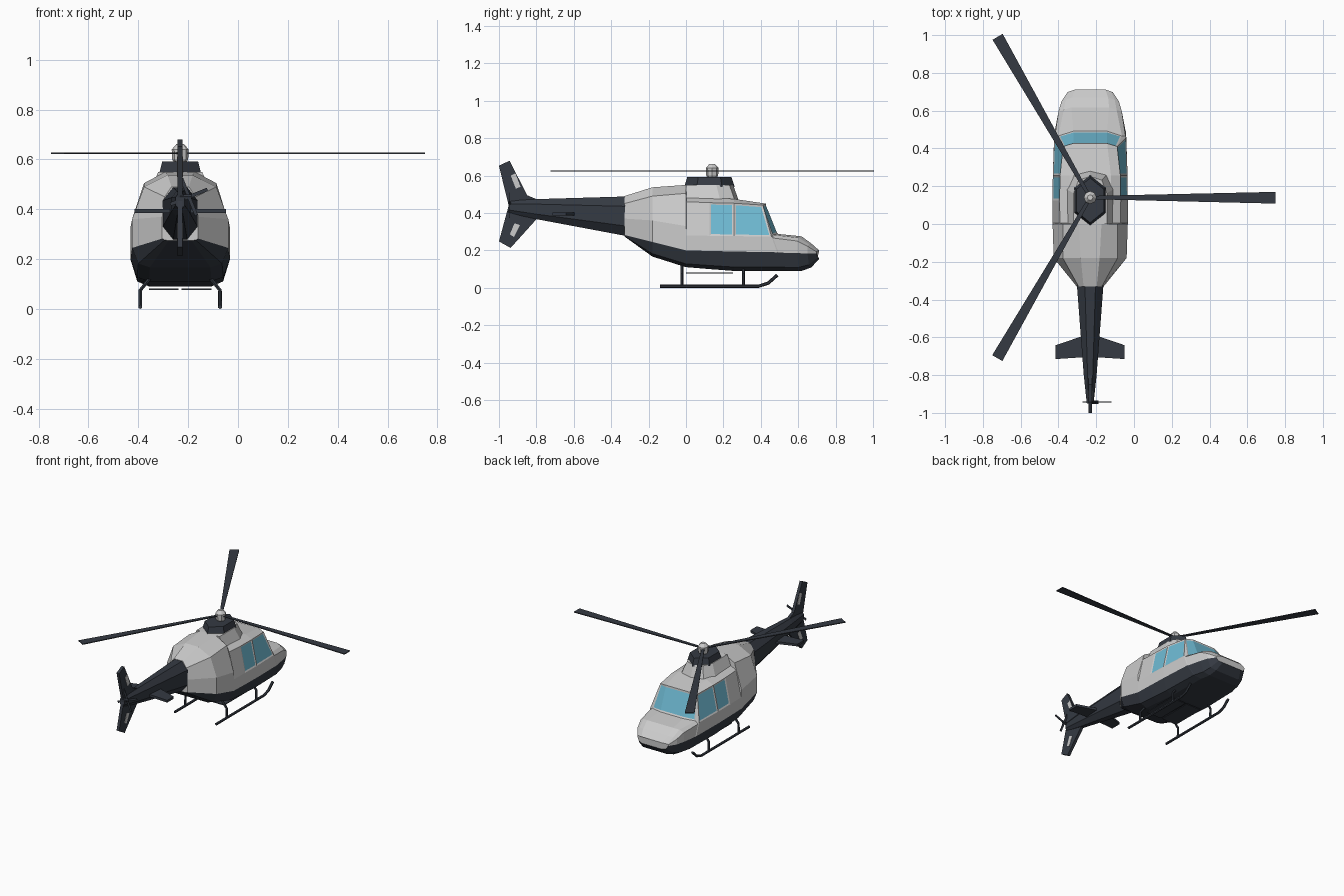
import bpy, bmesh, math
from mathutils import Vector

if "Cube" in bpy.data.objects:
    bpy.data.objects.remove(bpy.data.objects["Cube"])

CX = -0.232           # centre line of the aircraft
HUB_Y = 0.14


def material(name, col):
    m = bpy.data.materials.new(name)
    m.diffuse_color = (*col, 1)
    m.use_nodes = True
    m.node_tree.nodes["Principled BSDF"].inputs["Base Color"].default_value = m.diffuse_color
    return m


WHITE = material("white_paint", (0.80, 0.80, 0.81))
DARK = material("dark_paint", (0.035, 0.042, 0.055))
GLASS = material("glass", (0.16, 0.50, 0.66))


def finish(name, bm, mats):
    bmesh.ops.recalc_face_normals(bm, faces=bm.faces)
    me = bpy.data.meshes.new(name)
    bm.to_mesh(me)
    bm.free()
    for m in mats:
        me.materials.append(m)
    ob = bpy.data.objects.new(name, me)
    ob.location.x = CX
    bpy.context.collection.objects.link(ob)
    return ob


def skin(rings):
    """Closed rings joined by quads, capped at both ends."""
    bm = bmesh.new()
    vs = [[bm.verts.new(p) for p in r] for r in rings]
    n = len(vs[0])
    grid = [[bm.faces.new((a[j], a[(j + 1) % n], b[(j + 1) % n], b[j])) for j in range(n)]
            for a, b in zip(vs, vs[1:])]
    bm.faces.new(vs[0])
    bm.faces.new(vs[-1])
    return bm, grid


def loft(name, rings, mat):
    return finish(name, skin(rings)[0], [mat])


def slab_x(name, pts, half, mat):
    return loft(name, [[(x, y, z) for y, z in pts] for x in (-half, half)], mat)


def slab_z(name, pts, z, half, mat):
    return loft(name, [[(x, y, h) for x, y in pts] for h in (z - half, z + half)], mat)


def ngon(n):
    return [(math.sin(math.tau * k / n), math.cos(math.tau * k / n)) for k in range(n)]


def tube(name, pts, r, mat):
    pts = [Vector(p) for p in pts]
    rings = []
    for i, p in enumerate(pts):
        d = (pts[min(i + 1, len(pts) - 1)] - pts[max(i - 1, 0)]).normalized()
        u = d.orthogonal() if abs(d.x) > 0.9 else d.cross(Vector((1, 0, 0)))
        u.normalize()
        v = d.cross(u)
        rings.append([p + r * (c * u + s * v) for s, c in ngon(6)])
    return loft(name, rings, mat)


# Fuselage stations: y, roof x z, shoulder x z, belt x z, keel z
STATIONS = [
    (-.33, .035, .49, .062, .45, .072, .37, .275),
    (-.18, .05, .537, .145, .49, .193, .36, .167),
    (.0, .06, .55, .145, .505, .199, .33, .11),
    (.004, .11, .485, .16, .46, .199, .28, .11),
    (.125, .11, .482, .162, .455, .199, .278, .1),
    (.257, .11, .475, .16, .452, .198, .276, .09),
    (.43, .09, .45, .143, .442, .19, .274, .09),
    (.495, .09, .288, .168, .283, .187, .266, .09),
    (.625, .10, .275, .14, .267, .168, .25, .09),
    (.675, .095, .237, .13, .232, .152, .222, .108),
    (.712, .08, .2, .11, .196, .12, .192, .155),
]


def fuselage_ring(y, rx, rz, sx, sz, bx, bz, kz):
    pz = .2 - y * (.25 if y < 0 else .024)          # paint line
    lean = .37 if .4 < y < .5 else 0                # windscreen rake
    sweep = .35 if y > .4 else 0                    # rounded nose in plan
    half = [(rx, rz), (sx, sz), (bx, bz), (bx, pz),
            (bx * .87, kz + .2 * (pz - kz)), (bx * .63, kz)]
    right = [(x, y + lean * (rz - z) - sweep * max(0, x - .08), z) for x, z in half]
    return right + [(-x, v, z) for x, v, z in reversed(right)]


bm, grid = skin([fuselage_ring(*s) for s in STATIONS])
for row in grid:
    for j in range(3, 8):
        row[j].material_index = 1
sides = [grid[s][j] for s in (4, 5) for j in (1, 9)]
shield = [grid[6][j] for j in (10, 11, 0)]
bmesh.ops.recalc_face_normals(bm, faces=bm.faces)
bmesh.ops.inset_individual(bm, faces=sides, thickness=.014, depth=-.003)
bmesh.ops.inset_region(bm, faces=shield, thickness=.012, depth=-.003)
for f in sides + shield:
    f.material_index = 2
finish("fuselage", bm, [WHITE, DARK, GLASS])


# Engine cowl and rotor pylon
def house(hw, front, z):
    right = [(hw, 0, z), (hw, front * .7, z), (hw * .7, front, z)]
    return right + [(0, front + .02, z)] + [(-x, y, z) for x, y, z in reversed(right)]


def ring(n, hw, hl, y, z):
    return [(hw * s, y + hl * c, z) for s, c in ngon(n)]


loft("engine_cowl", [house(.125, .262, .465), house(.088, .232, .55)], WHITE)
loft("rotor_pylon", [ring(6, .098, .135, .125, .54), ring(6, .083, .118, .125, .592)], DARK)

# Main rotor
loft("rotor_hub", [ring(8, r, r, HUB_Y, z) for r, z in
                   ((.022, .585), (.032, .6), (.034, .64), (.015, .662))], WHITE)
for k in range(3):
    blade = slab_z(f"rotor_blade_{k + 1}", [(.02, -.009), (.982, -.032), (.982, .03), (.02, .009)],
                   0, .003, DARK)
    blade.location = (CX, HUB_Y, .625)
    blade.rotation_euler.z = math.tau * k / 3


# Tail boom
def boom(y, hw, lo, hi):
    m, h = (lo + hi) / 2, (hi - lo) / 2
    right = [(hw * .4, y, m + h), (hw, y, m + h / 2), (hw, y, m - h / 2), (hw * .4, y, m - h)]
    return right + [(-x, y, z) for x, y, z in reversed(right)]


loft("tail_boom", [boom(-.325, .07, .278, .488), boom(-.8, .034, .367, .474),
                   boom(-.95, .018, .4, .465)], DARK)

# Tail fin with light panels
slab_x("tail_fin", [(-.8, .474), (-.85, .495), (-.943, .68), (-1, .652), (-.948, .44),
                    (-1, .248), (-.938, .213), (-.8, .366)], .01, DARK)
slab_x("fin_panel_upper", [(-.937, .6), (-.912, .612), (-.885, .54), (-.91, .53)], .012, WHITE)
slab_x("fin_panel_lower", [(-.917, .345), (-.888, .335), (-.92, .272), (-.942, .285)], .012, WHITE)

# Tail rotor
for k in range(4):
    b = slab_z(f"tail_rotor_blade_{k + 1}", [(0, -.002), (.08, -.002), (.08, .002), (0, .002)],
               0, .007, DARK)
    b.location = (CX + .035, -.943, .45)
    b.rotation_euler.y = -math.radians(22 + 90 * k)
tube("tail_rotor_shaft", [(0, -.943, .45), (.045, -.943, .45)], .009, DARK)

# Mirrored parts: stabilisers, skids, struts, belly plates
for s, side in ((1, "right"), (-1, "left")):
    slab_z(f"stabiliser_{side}", [(s * .03, -.59), (s * .06, -.6), (s * .183, -.642),
                                  (s * .183, -.715), (s * .03, -.705)], .394, .008, DARK)
    x = s * .16
    tube(f"skid_{side}", [(x, -.14, .009), (x, .39, .009), (x, .44, .025), (x, .488, .068)], .009, DARK)
    for y, end in ((-.022, "rear"), (.307, "front")):
        tube(f"skid_strut_{end}_{side}", [(x, y, .008), (x, y, .075), (s * .12, y, .125)], .008, DARK)
    slab_z(f"belly_plate_{side}", [(s * .006, 0), (s * .125, 0), (s * .125, .25), (s * .006, .25)],
           .08, .003, DARK)
